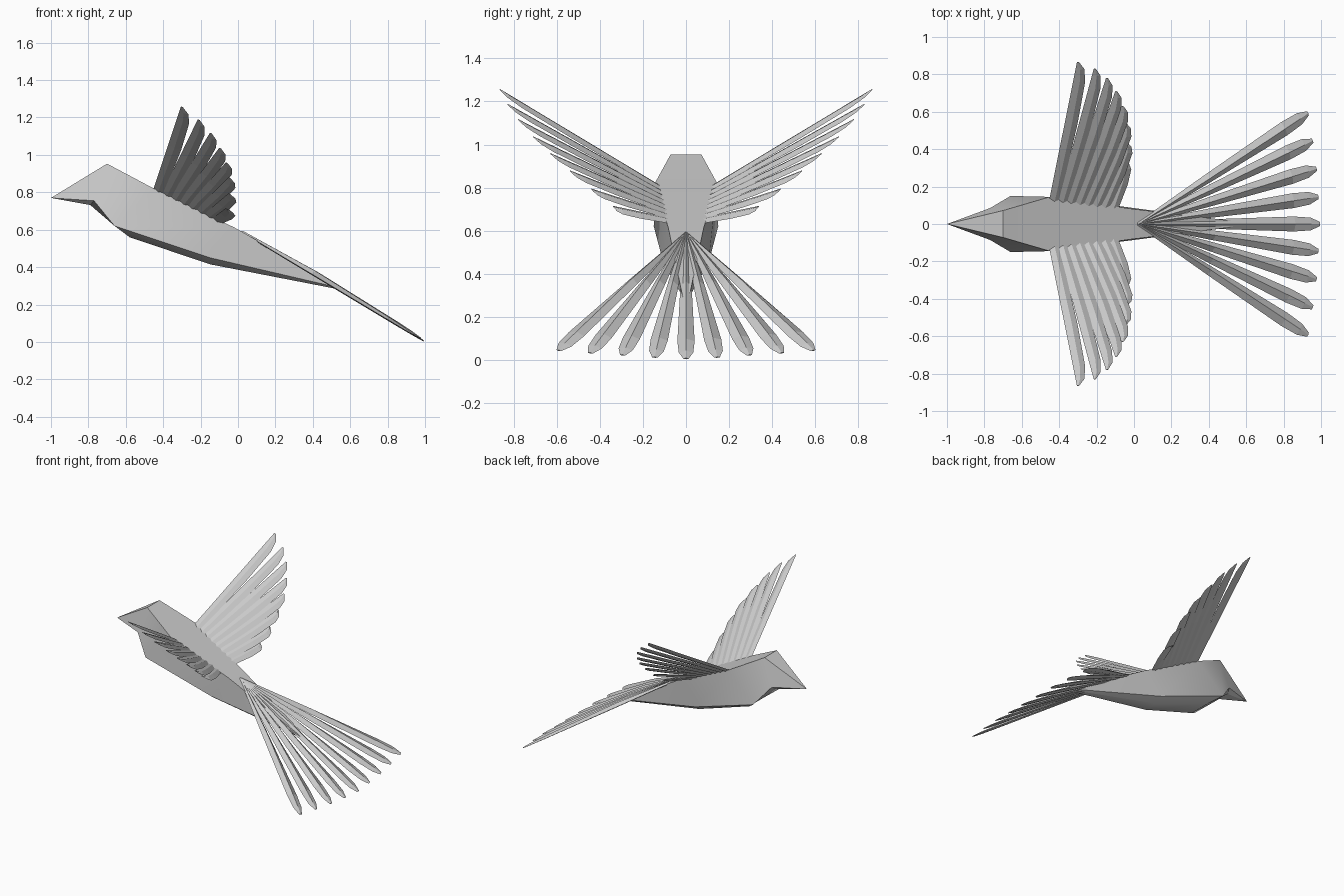
import bpy, bmesh
from mathutils import Vector

if "Cube" in bpy.data.objects:
    bpy.data.objects.remove(bpy.data.objects["Cube"])


def make_object(name, bm):
    bmesh.ops.remove_doubles(bm, verts=bm.verts, dist=0.0001)
    bmesh.ops.recalc_face_normals(bm, faces=bm.faces)
    me = bpy.data.meshes.new(name)
    bm.to_mesh(me)
    bm.free()
    ob = bpy.data.objects.new(name, me)
    bpy.context.collection.objects.link(ob)
    return ob


def bridge(bm, a, b):
    n = len(a)
    for i in range(n):
        j = (i + 1) % n
        bm.faces.new((a[i], a[j], b[j], b[i]))


# Body: hexagonal rings of (x, half width, z) for top, side and bottom corners
body_rings = [
    [(-0.70, 0.072, 0.953), (-0.77, 0.085, 0.755), (-0.79, 0.045, 0.732)],
    [(-0.45, 0.145, 0.82), (-0.66, 0.15, 0.62), (-0.58, 0.08, 0.56)],
    [(-0.02, 0.082, 0.612), (-0.15, 0.105, 0.45), (-0.15, 0.055, 0.415)],
    [(0.50, 0.02, 0.315), (0.53, 0.015, 0.292), (0.54, 0.01, 0.281)],
]
bm = bmesh.new()
rings = []
for r in body_rings:
    pts = list(r) + [(x, -y, z) for x, y, z in reversed(r)]
    rings.append([bm.verts.new(p) for p in pts])
for a, b in zip(rings, rings[1:]):
    bridge(bm, a, b)
bm.faces.new(rings[-1])
beak = bm.verts.new((-1.0, 0, 0.77))
for i in range(6):
    bm.faces.new((beak, rings[0][i], rings[0][(i + 1) % 6]))
body = make_object("body", bm)
bpy.context.view_layer.objects.active = body
body.select_set(True)
bpy.ops.object.shade_smooth_by_angle(angle=0.6)
body.select_set(False)


def feather(bm, root, tip, normal, stations):
    """stations: (fraction, left offset, right offset, top height, bottom depth)"""
    root, tip = Vector(root), Vector(tip)
    d = (tip - root).normalized()
    s = normal.cross(d).normalized()
    up = d.cross(s).normalized()
    prev = first = None
    for f, l, r, h, b in stations:
        c = root.lerp(tip, f)
        m = c + s * (l + r) / 2
        ring = [bm.verts.new(p) for p in (c + s * l, m + up * h, c + s * r, m - up * b)]
        if prev:
            bridge(bm, prev, ring)
        else:
            first = ring
        prev = ring
    bm.faces.new(first)
    bm.faces.new(prev)


# Tail: nine ridged feathers fanned out from the rump
bm = bmesh.new()
tail_normal = Vector((0.51, 0, 0.86))
tail_stations = [(0, -0.008, 0.008, 0.008, 0.004), (0.42, -0.026, 0.026, 0.024, 0.005),
                 (0.86, -0.04, 0.04, 0.014, 0.005), (0.95, -0.034, 0.034, 0.01, 0.004),
                 (1, -0.012, 0.012, 0.004, 0.002)]
tail_tips = [(0.993, 0, 0.004), (0.985, 0.145, 0.01), (0.975, 0.295, 0.02),
             (0.955, 0.445, 0.03), (0.93, 0.592, 0.042)]
for i, (x, y, z) in enumerate(tail_tips):
    for side in ((1, -1) if i else (1,)):
        feather(bm, (0.02, 0, 0.588), (x, y * side, z), tail_normal, tail_stations)
make_object("tail", bm)

# Wings: eight overlapping feathers rooted along the edge of the back
wing_tips = [(-0.305, 0.865, 1.258), (-0.215, 0.83, 1.19), (-0.15, 0.78, 1.118),
             (-0.10, 0.71, 1.038), (-0.065, 0.63, 0.96), (-0.05, 0.54, 0.88),
             (-0.05, 0.44, 0.795), (-0.065, 0.34, 0.715)]
wing_normal = Vector((0.105, -0.18, 0.258)).normalized()
wing_stations = [(0, 0, -0.06, 0.008, 0.008), (0.55, 0, -0.075, 0.011, 0.008),
                 (0.86, 0, -0.07, 0.01, 0.006), (0.95, 0, -0.05, 0.006, 0.004),
                 (1, 0, -0.012, 0.002, 0.002)]
for name, side in (("left_wing", 1), ("right_wing", -1)):
    bm = bmesh.new()
    for i, tip in enumerate(wing_tips):
        root = Vector((-0.455, 0.12, 0.81)).lerp(Vector((-0.14, 0.08, 0.66)), i / 7)
        feather(bm, root, tip, wing_normal, wing_stations)
    for v in bm.verts:
        v.co.y *= side
    make_object(name, bm)
